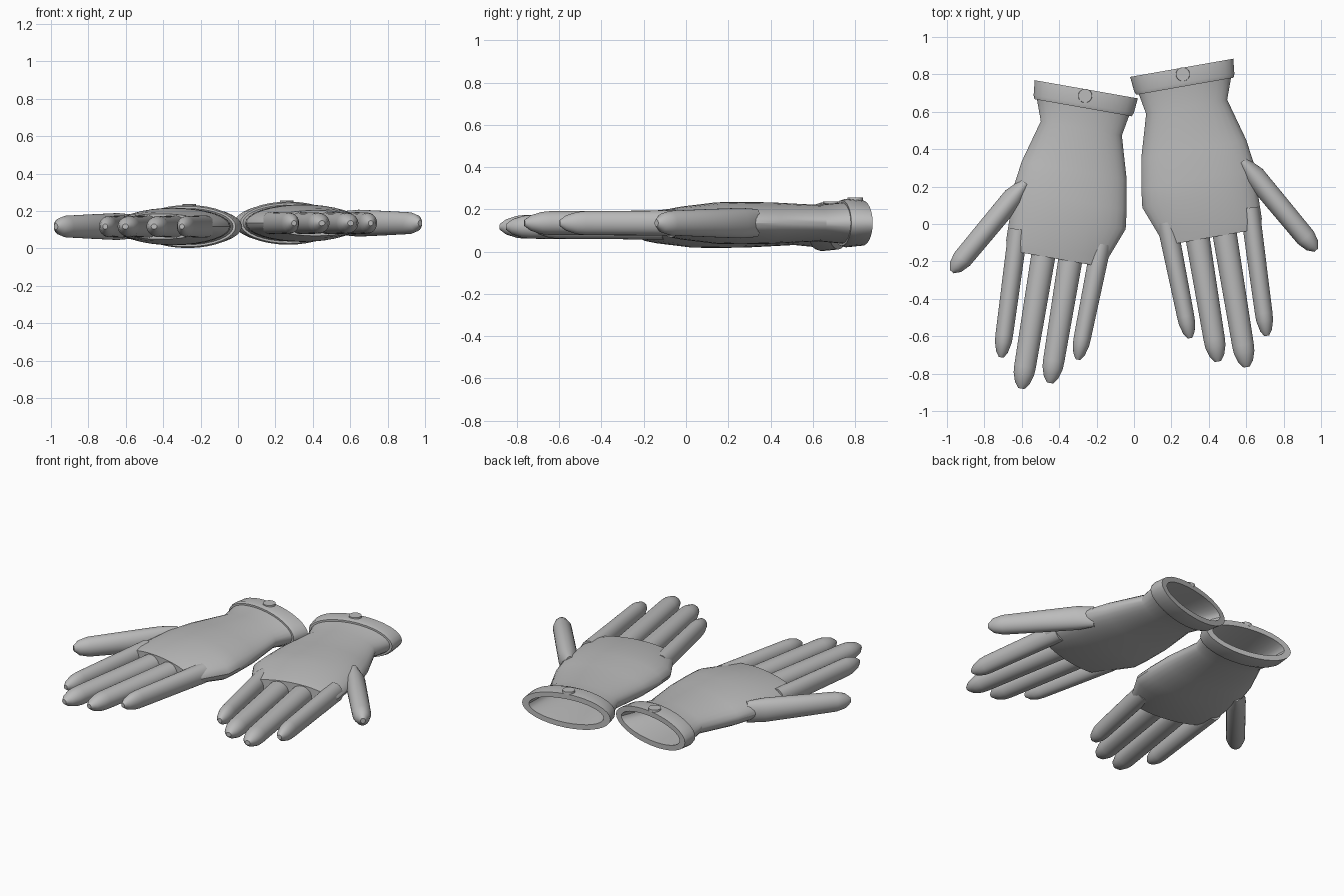
import bpy, bmesh, math
from mathutils import Vector, Matrix

if "Cube" in bpy.data.objects:
    bpy.data.objects.remove(bpy.data.objects["Cube"])

grey = bpy.data.materials.new("soft_grey")
grey.diffuse_color = (0.5, 0.5, 0.5, 1)
grey.use_nodes = True
grey.node_tree.nodes["Principled BSDF"].inputs["Base Color"].default_value = grey.diffuse_color
SEG = 32


def loft(name, rings, place):
    """Skin elliptical rings: (centre, flat direction, half width, half height)."""
    bm = bmesh.new()
    loops = []
    for c, d, w, h in rings:
        side = Vector((-d.y, d.x, 0))
        loop = []
        for i in range(SEG):
            a = 2 * math.pi * i / SEG
            p = c + side * (w * math.cos(a)) + Vector((0, 0, h * math.sin(a)))
            loop.append(bm.verts.new(place @ p))
        loops.append(loop)
    for a, b in zip(loops, loops[1:]):
        for i in range(SEG):
            j = (i + 1) % SEG
            bm.faces.new((a[i], a[j], b[j], b[i]))
    bm.faces.new(loops[0])
    bm.faces.new(loops[-1])
    bmesh.ops.recalc_face_normals(bm, faces=bm.faces)
    me = bpy.data.meshes.new(name)
    bm.to_mesh(me)
    bm.free()
    ob = bpy.data.objects.new(name, me)
    bpy.context.collection.objects.link(ob)
    me.materials.append(grey)
    bpy.ops.object.select_all(action='DESELECT')
    ob.select_set(True)
    bpy.context.view_layer.objects.active = ob
    bpy.ops.object.shade_smooth_by_angle(angle=math.radians(30))


def digit(name, start, end, profile, place):
    """Tube along start-end; profile holds (distance, half width, half height)."""
    s = Vector((*start, 0))
    d = (Vector((*end, 0)) - s).normalized()
    loft(name, [(s + d * t, d, w, h) for t, w, h in profile], place)


# hollow cuff, wrist and palm: (y, x centre, half width, half height)
HAND = [(-.35, 0, .20, .066), (-.20, 0, .195, .066), (0, 0, .237, .075),
        (0, 0, .28, .107), (-.08, 0, .272, .115), (-.10, 0, .264, .108),
        (-.10, 0, .25, .097), (-.21, -.01, .22, .086), (-.44, -.012, .285, .098),
        (-.60, -.015, .31, .1), (-.70, -.026, .311, .098),
        (-.87, .005, .277, .078), (-.92, 0, .262, .068)]

# finger: name, base x, tip x, tip y, base radius, end radius
FINGERS = [("little_finger", -.222, -.207, -1.431, .054, .046),
           ("ring_finger", -.073, -.082, -1.58, .066, .057),
           ("middle_finger", .073, .064, -1.636, .066, .058),
           ("index_finger", .228, .199, -1.49, .052, .047)]


def glove(label, place):
    down = Vector((0, -1, 0))
    loft(label + "_hand", [(Vector((x, y, 0)), down, w, h) for y, x, w, h in HAND], place)
    for name, x0, x1, y1, r0, r1 in FINGERS:
        n = math.hypot(x1 - x0, y1 + .8)
        prof = [(0, r0, .06), (n - .12, r1, .056), (n - .08, r1 * .95, .052),
                (n - .03, r1 * .68, .036), (n, r1 * .28, .014)]
        digit(label + "_" + name, (x0, -.8), (x1, y1), prof, place)
    # thumb
    digit(label + "_thumb", (.233, -.549), (.539, -1.085),
          [(0, .03, .066), (.1, .057, .072), (.3, .056, .066), (.53, .054, .058),
           (.585, .04, .044), (.617, .014, .016)], place)
    # cuff button, a short upright disc
    up = Matrix.Translation((0, -.035, .095)) @ Matrix.Rotation(math.radians(90), 4, 'X')
    loft(label + "_button", [(Vector((0, -t, 0)), down, r, r)
                             for t, r in ((-.025, .036), (-.02, .037), (.0, .037))], place @ up)


turn = Matrix.Rotation(math.radians(10), 4, 'Z')
right = Matrix.Translation((.255, .835, .135)) @ turn
flip = Matrix.Translation((0, -.115, -.018)) @ Matrix.Scale(-1, 4, (1, 0, 0))
glove("right", right)
glove("left", flip @ right)
